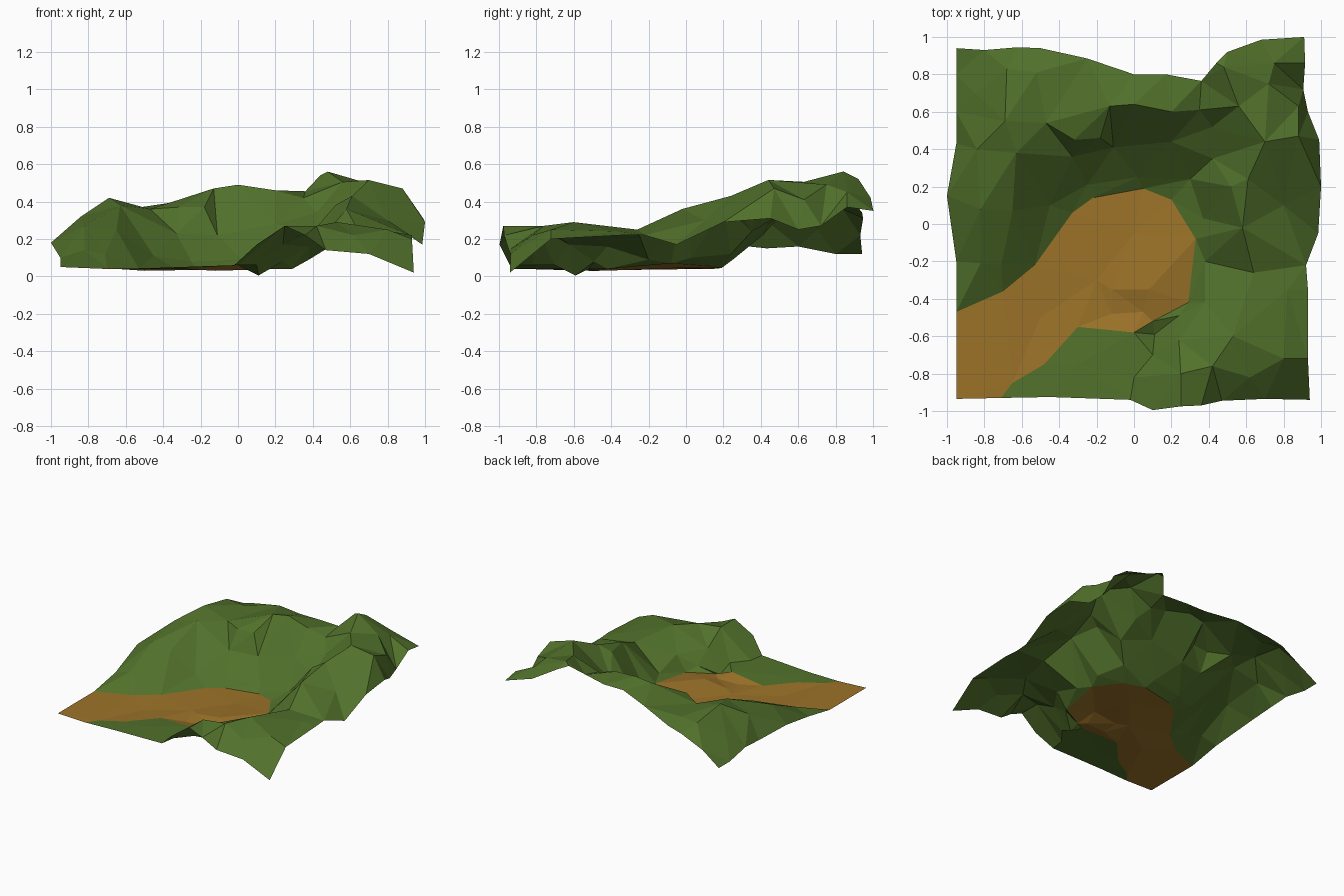
import bpy
import bmesh
from mathutils import Vector
from mathutils.geometry import delaunay_2d_cdt

cube = bpy.data.objects.get("Cube")
if cube:
    bpy.data.objects.remove(cube)


def make_material(name, colour):
    material = bpy.data.materials.new(name)
    material.use_nodes = True
    material.diffuse_color = colour
    material.node_tree.nodes["Principled BSDF"].inputs["Base Color"].default_value = colour
    return material


grass = make_material("grass green", (.083, .165, .024, 1))
dirt = make_material("dirt brown", (.335, .172, .022, 1))


def points(*triples):
    return [Vector(triple) for triple in triples]


# Outer rim, anticlockwise from the corner where the path leaves the ground
front_rim = points(
    (-.95, -.935, .05), (-.71, -.93, .04), (-.45, -.925, .045), (-.02, -.94, .06), (.1, -.995, .17),
    (.25, -.975, .27), (.36, -.97, .22), (.47, -.945, .14), (.7, -.935, .12))
right_rim = points(
    (.94, -.94, .02), (.93, -.72, .2), (.93, -.35, .22), (.92, -.22, .22), (.985, -.05, .17),
    (1, .2, .29), (.99, .45, .31), (.93, .6, .25), (.905, .72, .27), (.915, .86, .37))
back_rim = points(
    (.91, 1, .35), (.68, .985, .42), (.5, .92, .52), (.44, .86, .54), (.36, .765, .455), (.17, .8, .44),
    (0, .8, .44), (-.25, .885, .41), (-.5, .94, .34), (-.62, .945, .31), (-.8, .93, .22))
left_rim = points(
    (-.95, .94, .12), (-.95, .8, .12), (-.95, .6, .16), (-.95, .43, .15), (-1, .15, .18),
    (-.95, -.2, .1))

# Border of the path and clearing, ending at its front rim corner
path_border = points(
    (-.95, -.47, .05), (-.7, -.36, .045), (-.53, -.22, .04), (-.33, .06, .04), (-.22, .14, .04),
    (.05, .19, .045), (.2, .13, .055), (.33, -.08, .07), (.29, -.42, .04), (.1, -.52, .04),
    (0, -.58, .06), (-.3, -.55, .04), (-.48, -.75, .04), (-.65, -.85, .04))
path_border += [front_rim[1], front_rim[0]]
path_floor = points(
    (-.5, -.5, .03), (-.2, -.3, .035), (0, -.05, .045), (.08, -.35, .07), (-.12, -.35, .045),
    (-.12, -.48, .03), (.05, -.47, .035))

# Hill ridges, slopes and gullies
left_hill = points(
    (-.82, -.21, .14), (-.71, -.22, .12), (-.82, .08, .27), (-.65, .07, .25), (-.84, .4, .32),
    (-.63, .38, .38), (-.69, .55, .42), (-.68, .83, .37), (-.85, .7, .25), (-.45, .1, .11))
back_hill = points(
    (-.47, .54, .36), (-.33, .36, .23), (-.32, .45, .37), (-.18, .46, .37), (-.11, .41, .22),
    (-.13, .63, .47), (0, .64, .49), (.2, .6, .46), (.2, .44, .28), (.35, .61, .42),
    (-.52, .81, .37), (-.25, .21, .08), (.02, .25, .09), (.3, .24, .12))
right_hill = points(
    (.37, .03, .1), (.38, -.2, .09), (.42, .35, .24), (.42, .52, .34), (.48, .84, .56),
    (.56, .63, .505), (.52, .2, .38), (.58, -.02, .36), (.61, .24, .43), (.7, .44, .515),
    (.72, .75, .49), (.88, .47, .47), (.88, .63, .41), (.75, .86, .45), (.8, .1, .3))
front_hill = points(
    (.64, -.26, .25), (.82, -.35, .24), (.53, -.6, .29), (.8, -.72, .25), (.25, -.8, .27),
    (.24, -.62, .17), (.24, -.49, .08), (.1, -.7, .06), (.11, -.59, .005), (0, -.82, .06),
    (.42, -.76, .27), (.62, -.82, .22), (.38, -.42, .16), (-.3, -.75, .05))

# Number each point once, so lines that meet share their vertices
rim = front_rim + right_rim + back_rim + left_rim + [path_border[0]]
vertices = []
numbers = {}


def register(group):
    indices = []
    for point in group:
        key = point.to_tuple(3)
        if key not in numbers:
            numbers[key] = len(vertices)
            vertices.append(point)
        indices.append(numbers[key])
    return indices


rim_loop = register(rim)
border_loop = register(path_border)
for feature in (path_floor, left_hill, back_hill, right_hill, front_hill):
    register(feature)

border_edges = list(zip(border_loop, border_loop[1:] + border_loop[:1]))
flat = [point.to_2d() for point in vertices]
surface = delaunay_2d_cdt(flat, border_edges, [rim_loop], 1, .0005)
flat_vertices, triangles, sources = surface[0], surface[2], surface[3]
positions = [
    Vector((xy.x, xy.y, vertices[source[0]].z if source else .05))
    for xy, source in zip(flat_vertices, sources)]


def on_path(triangle):
    # Crossing test of the triangle centre against the path border
    centre = sum((positions[i] for i in triangle), Vector()) / len(triangle)
    inside = False
    for a, b in border_edges:
        p, q = vertices[a], vertices[b]
        if (p.y > centre.y) != (q.y > centre.y):
            crossing = p.x + (centre.y - p.y) * (q.x - p.x) / (q.y - p.y)
            inside ^= centre.x < crossing
    return inside


def build_sheet(name, faces, material):
    bm = bmesh.new()
    verts = [bm.verts.new(position) for position in positions]
    for face in faces:
        bm.faces.new([verts[i] for i in face])
    loose = [vert for vert in bm.verts if not vert.link_faces]
    bmesh.ops.delete(bm, geom=loose, context='VERTS')
    bm.normal_update()
    for face in bm.faces:
        if face.normal.z < 0:
            face.normal_flip()
    mesh = bpy.data.meshes.new(name)
    bm.to_mesh(mesh)
    bm.free()
    mesh.materials.append(material)
    sheet = bpy.data.objects.new(name, mesh)
    bpy.context.collection.objects.link(sheet)


# Grassy hills and the dirt path as two open, faceted sheets
build_sheet("grass_hills", [t for t in triangles if not on_path(t)], grass)
build_sheet("dirt_path", [t for t in triangles if on_path(t)], dirt)
